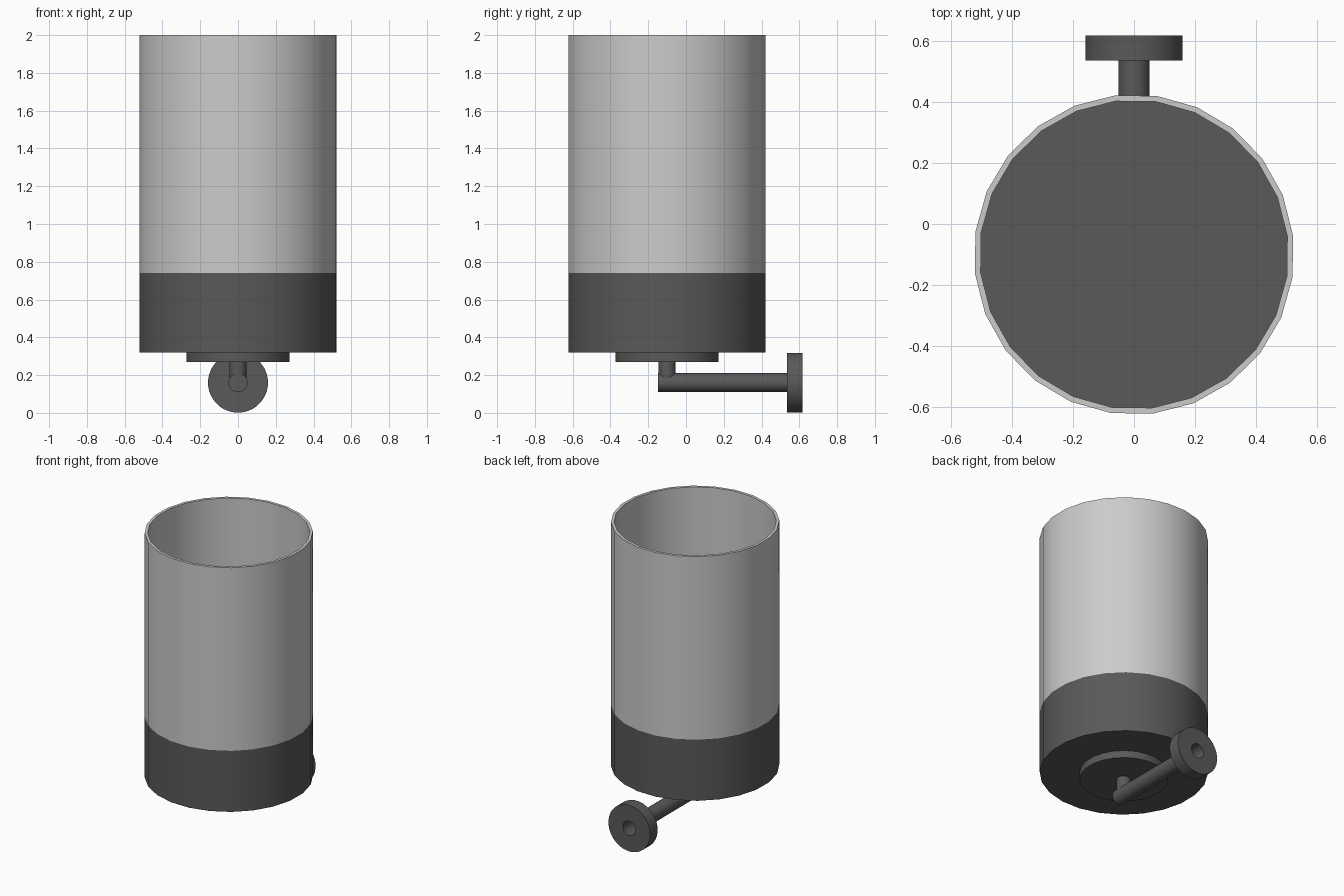
import bpy, bmesh, math
from mathutils import Matrix

if "Cube" in bpy.data.objects:
    bpy.data.objects.remove(bpy.data.objects["Cube"])

dark = bpy.data.materials.new("dark_metal")
dark.diffuse_color = (0.1, 0.1, 0.1, 1)
dark.use_nodes = True
dark.node_tree.nodes["Principled BSDF"].inputs["Base Color"].default_value = dark.diffuse_color


def lathe(name, profile, sides, matrix, ring=False, mat=None, turn=0.0):
    """Spin (radius, height) points; capped at both ends, or closed into a ring."""
    bm = bmesh.new()
    loops = []
    for r, h in profile:
        loop = []
        for i in range(sides):
            a = turn + 2 * math.pi * (i + 0.5) / sides
            loop.append(bm.verts.new((r * math.cos(a), r * math.sin(a), h)))
        loops.append(loop)
    pairs = list(zip(loops, loops[1:]))
    if ring:
        pairs.append((loops[-1], loops[0]))
    else:
        bm.faces.new(loops[0])
        bm.faces.new(loops[-1])
    for a, b in pairs:
        for i in range(sides):
            j = (i + 1) % sides
            bm.faces.new((a[i], a[j], b[j], b[i]))
    bmesh.ops.recalc_face_normals(bm, faces=bm.faces)
    me = bpy.data.meshes.new(name)
    bm.to_mesh(me)
    bm.free()
    ob = bpy.data.objects.new(name, me)
    bpy.context.collection.objects.link(ob)
    ob.matrix_world = matrix
    if mat:
        me.materials.append(mat)
    bpy.ops.object.select_all(action='DESELECT')
    ob.select_set(True)
    bpy.context.view_layer.objects.active = ob
    bpy.ops.object.shade_smooth_by_angle(angle=math.radians(30))
    return ob


upright = Matrix.Translation((0, -0.1, 0))
# local height runs along +y, at the height of the arm
along_y = Matrix.Translation((0, 0, 0.16)) @ Matrix.Rotation(-math.pi / 2, 4, 'X')
tilt = math.radians(-0.7)

# open glass cylinder
lathe("glass_shade", [(0.525, 0.74), (0.525, 2), (0.506, 2), (0.506, 0.74)],
      24, upright, ring=True, turn=tilt)
# solid cup under the glass, with the disc below it
lathe("base_cup", [(0.525, 0.32), (0.525, 0.74)], 24, upright, mat=dark, turn=tilt)
lathe("base_disc", [(0.275, 0.27), (0.275, 0.32)], 24, upright, mat=dark, turn=tilt)
# short stem down to the arm
lathe("stem", [(0.045, 0.17), (0.045, 0.27)], 24, upright, mat=dark)
# arm, bored from the wall end
lathe("arm", [(0.051, -0.148), (0.051, 0.535), (0.049, 0.535), (0.049, -0.14)],
      24, along_y, mat=dark)
# wall plate with a central hole
lathe("wall_plate", [(0.159, 0.535), (0.159, 0.617), (0.049, 0.617), (0.049, 0.535)],
      32, along_y, ring=True, mat=dark)
